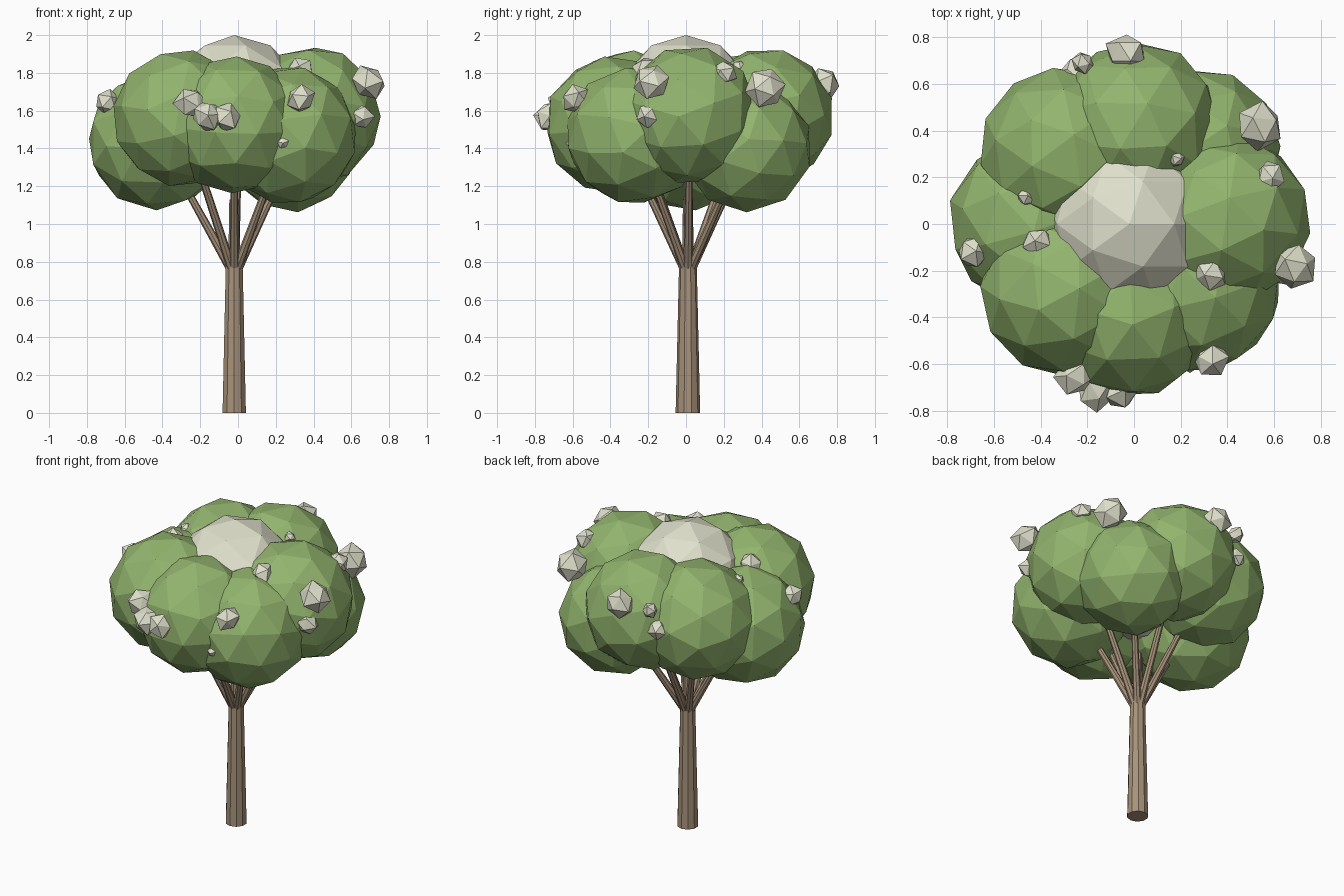
import bpy
import bmesh
import random
from mathutils import Vector, Euler, Matrix

random.seed(4)
cube = bpy.data.objects.get("Cube")
if cube:
    bpy.data.objects.remove(cube, do_unlink=True)


def material(name, rgb):
    mat = bpy.data.materials.new(name)
    mat.use_nodes = True
    mat.diffuse_color = (*rgb, 1)
    mat.node_tree.nodes["Principled BSDF"].inputs["Base Color"].default_value = (*rgb, 1)
    return mat


leaf_green = material("leaf_green", (0.29, 0.46, 0.156))
cream = material("blossom_cream", (0.745, 0.745, 0.604))
bark = material("bark_brown", (0.39, 0.29, 0.195))


def add_object(name, bm, mat):
    mesh = bpy.data.meshes.new(name)
    bm.to_mesh(mesh)
    bm.free()
    mesh.materials.append(mat)
    obj = bpy.data.objects.new(name, mesh)
    bpy.context.collection.objects.link(obj)


def ball(name, centre, radius, detail, mat, tilt=3.0, rough=0.0):
    """Faceted ball, turned at random, with optional uneven corners."""
    bm = bmesh.new()
    bmesh.ops.create_icosphere(bm, subdivisions=detail, radius=radius)
    for v in bm.verts:
        v.co *= 1 + random.uniform(-rough, rough)
    turn = Euler([random.uniform(-tilt, tilt) for _ in range(3)]).to_matrix().to_4x4()
    bmesh.ops.transform(bm, matrix=Matrix.Translation(centre) @ turn, verts=bm.verts)
    add_object(name, bm, mat)


def limb(name, start, end, r_start, r_end, sides):
    """Tapered, faceted rod between two points."""
    start, end = Vector(start), Vector(end)
    axis = end - start
    turn = Vector((0, 0, 1)).rotation_difference(axis).to_matrix().to_4x4()
    bm = bmesh.new()
    bmesh.ops.create_cone(bm, cap_ends=True, segments=sides, radius1=r_start,
                          radius2=r_end, depth=axis.length,
                          matrix=Matrix.Translation((start + end) / 2) @ turn)
    add_object(name, bm, bark)


# Trunk and central stem
limb("trunk", (-0.02, 0.01, 0), (-0.02, 0.01, 0.78), 0.065, 0.047, 10)
limb("central_stem", (-0.02, 0.01, 0.76), (-0.02, 0.01, 1.13), 0.032, 0.026, 8)

# Ring of foliage clumps, each held by a branch: centre and radius
clumps = {
    "east": (0.39, 0.02, 1.575, 0.37),
    "north_east": (0.28, 0.32, 1.41, 0.35),
    "north": (0.01, 0.42, 1.57, 0.365),
    "north_west": (-0.30, 0.31, 1.55, 0.365),
    "west": (-0.43, 0.01, 1.44, 0.37),
    "south_west": (-0.30, -0.29, 1.56, 0.365),
    "south": (-0.02, -0.385, 1.525, 0.365),
    "south_east": (0.265, -0.27, 1.47, 0.37),
}
fork = Vector((-0.02, 0.01, 0.77))
for side, (x, y, z, r) in clumps.items():
    ball("foliage_" + side, (x, y, z), r, 2, leaf_green)
    reach = Vector((x, y, z)) - fork
    out = Vector((reach.x, reach.y, 0)).normalized() * 0.022
    limb("branch_" + side, fork + out, fork + reach * 0.6, 0.025, 0.019, 8)

# Pale crown in the middle of the ring
ball("crown_blossom", (-0.02, 0, 1.635), 0.365, 2, cream, tilt=0.0)

# Small blossoms scattered over the foliage: x, y, z, radius
blossoms = [
    (0.69, -0.18, 1.75, 0.093), (0.54, 0.42, 1.72, 0.10),
    (0.58, 0.20, 1.80, 0.067), (0.33, -0.21, 1.81, 0.077),
    (0.33, -0.58, 1.66, 0.077), (0.65, -0.20, 1.57, 0.07),
    (-0.25, -0.65, 1.64, 0.085), (-0.16, -0.72, 1.57, 0.083),
    (-0.06, -0.71, 1.56, 0.078), (-0.69, -0.12, 1.64, 0.07),
    (-0.41, -0.08, 1.79, 0.07), (-0.46, 0.12, 1.77, 0.045),
    (-0.22, 0.69, 1.73, 0.05), (-0.25, 0.65, 1.60, 0.065),
    (-0.03, 0.73, 1.74, 0.09), (0.18, 0.28, 1.83, 0.035),
    (0.24, -0.60, 1.43, 0.035),
]
for i, (x, y, z, r) in enumerate(blossoms):
    ball(f"blossom_{i + 1}", (x, y, z), r, 1, cream, rough=0.14)
